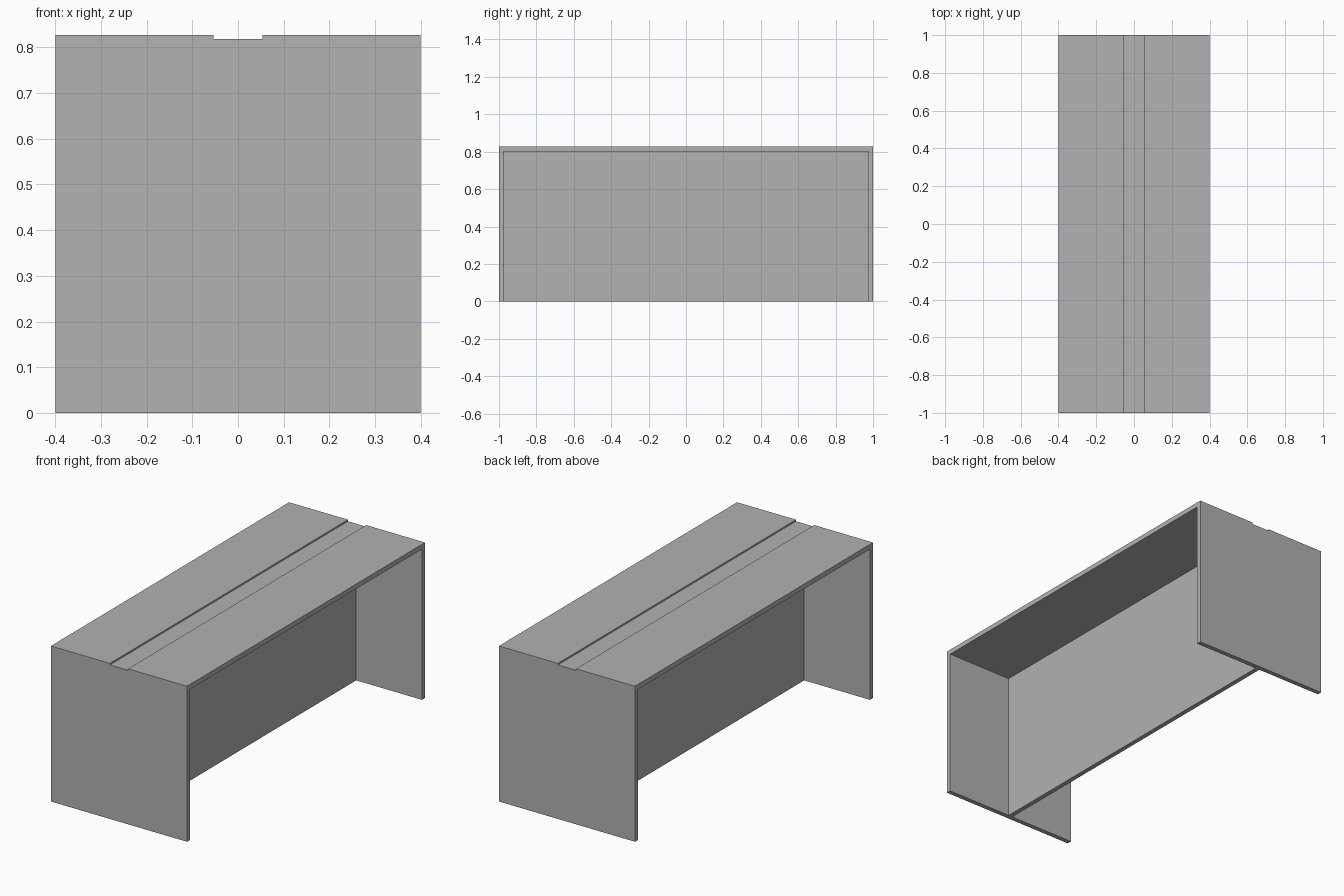
import bpy
import bmesh

cube = bpy.data.objects.get("Cube")
if cube:
    bpy.data.objects.remove(cube, do_unlink=True)

HALF_WIDTH, HALF_LENGTH = 0.4, 1.0
HEIGHT, UNDERSIDE = 0.827, 0.801
BOARD = 0.025
GROOVE_HALF, GROOVE_FLOOR = 0.0535, 0.8186

grey = bpy.data.materials.new("plain grey")
grey.use_nodes = True
colour = (0.445, 0.445, 0.445, 1)
grey.diffuse_color = colour
grey.node_tree.nodes["Principled BSDF"].inputs["Base Color"].default_value = colour


def extrude_profile(name, profile, half_depth):
    """Extrude a (y, z) outline along x, centred on x = 0."""
    bm = bmesh.new()
    face = bm.faces.new([bm.verts.new((-half_depth, y, z)) for y, z in profile])
    ext = bmesh.ops.extrude_face_region(bm, geom=[face])
    moved = [v for v in ext["geom"] if isinstance(v, bmesh.types.BMVert)]
    bmesh.ops.translate(bm, verts=moved, vec=(2 * half_depth, 0, 0))
    bmesh.ops.recalc_face_normals(bm, faces=bm.faces)
    mesh = bpy.data.meshes.new(name)
    bm.to_mesh(mesh)
    bm.free()
    mesh.materials.append(grey)
    obj = bpy.data.objects.new(name, mesh)
    bpy.context.collection.objects.link(obj)
    return obj


def rectangle(half, bottom, top):
    return [(-half, bottom), (half, bottom), (half, top), (-half, top)]


# Worktop and both end panels as one continuous arch
inner = HALF_LENGTH - BOARD
arch = [(-HALF_LENGTH, 0), (-inner, 0), (-inner, UNDERSIDE), (inner, UNDERSIDE),
        (inner, 0), (HALF_LENGTH, 0), (HALF_LENGTH, HEIGHT), (-HALF_LENGTH, HEIGHT)]
shell = extrude_profile("worktop_and_end_panels", arch, HALF_WIDTH)

# Shallow channel along the middle of the worktop
cutter = extrude_profile("channel_cutter",
                         rectangle(HALF_LENGTH + 0.1, GROOVE_FLOOR, HEIGHT + 0.1),
                         GROOVE_HALF)
cutter.hide_render = True
cutter.hide_viewport = True
cut = shell.modifiers.new("channel", "BOOLEAN")
cut.operation = "DIFFERENCE"
cut.solver = "EXACT"
cut.object = cutter

# Bake the cut and drop the helper
depsgraph = bpy.context.evaluated_depsgraph_get()
baked = bpy.data.meshes.new_from_object(shell.evaluated_get(depsgraph))
shell.modifiers.clear()
shell.data = baked
bpy.data.objects.remove(cutter, do_unlink=True)

# Upright divider between the end panels
extrude_profile("centre_panel", rectangle(inner, 0, UNDERSIDE), BOARD / 2)
